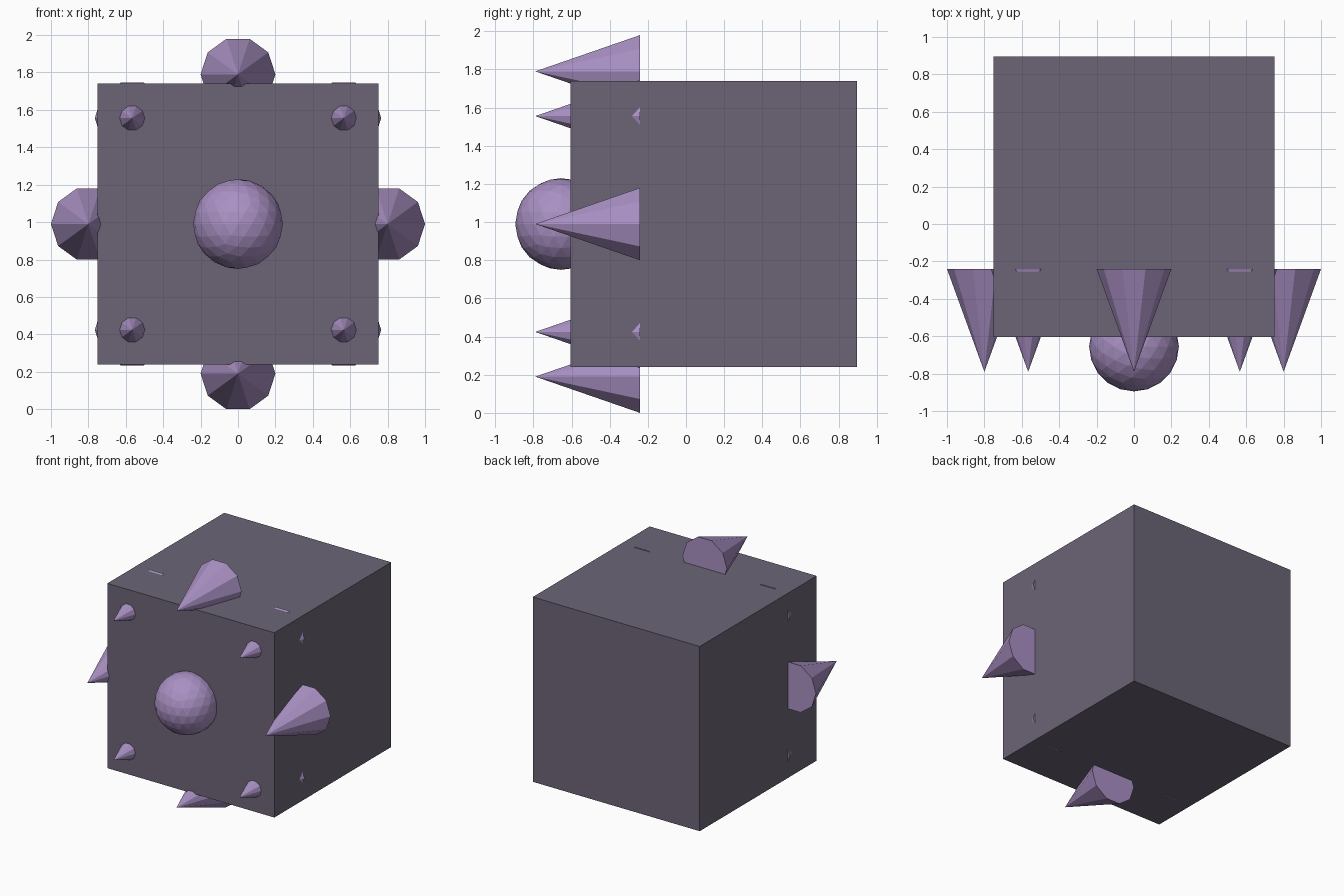
import bpy, bmesh, math
from mathutils import Matrix

if "Cube" in bpy.data.objects:
    bpy.data.objects.remove(bpy.data.objects["Cube"])

CZ = 0.99        # height of the block centre
RING = 0.8       # radius of the ring of spikes


def material(name, rgb):
    m = bpy.data.materials.new(name)
    m.diffuse_color = (*rgb, 1)
    m.use_nodes = True
    m.node_tree.nodes["Principled BSDF"].inputs["Base Color"].default_value = m.diffuse_color
    return m


def make(name, mat, build):
    bm = bmesh.new()
    build(bm)
    me = bpy.data.meshes.new(name)
    bm.to_mesh(me)
    bm.free()
    me.materials.append(mat)
    ob = bpy.data.objects.new(name, me)
    bpy.context.collection.objects.link(ob)
    return ob


dark = material("dark_stone", (0.15, 0.13, 0.18))
purple = material("purple", (0.40, 0.28, 0.55))

# Main block
block = make("block", dark, lambda bm: bmesh.ops.create_cube(bm, size=1.5))
block.location = (0, 0.145, CZ)

# Faceted ball on the front face
ball = make("front_ball", purple, lambda bm: bmesh.ops.create_icosphere(
    bm, subdivisions=3, radius=0.24))
ball.location = (0, -0.655, CZ)

# Ring of eight ten-sided spikes pointing forward
face_front = Matrix.Rotation(math.pi / 2, 4, 'X') @ Matrix.Rotation(math.radians(18), 4, 'Z')
for i in range(8):
    a = i * math.pi / 4
    spike = make(f"spike_{i + 1}", purple, lambda bm: bmesh.ops.create_cone(
        bm, cap_ends=True, segments=10, radius1=0.2, radius2=0, depth=0.55,
        matrix=face_front))
    spike.location = (RING * math.cos(a), -0.515, CZ + RING * math.sin(a))
